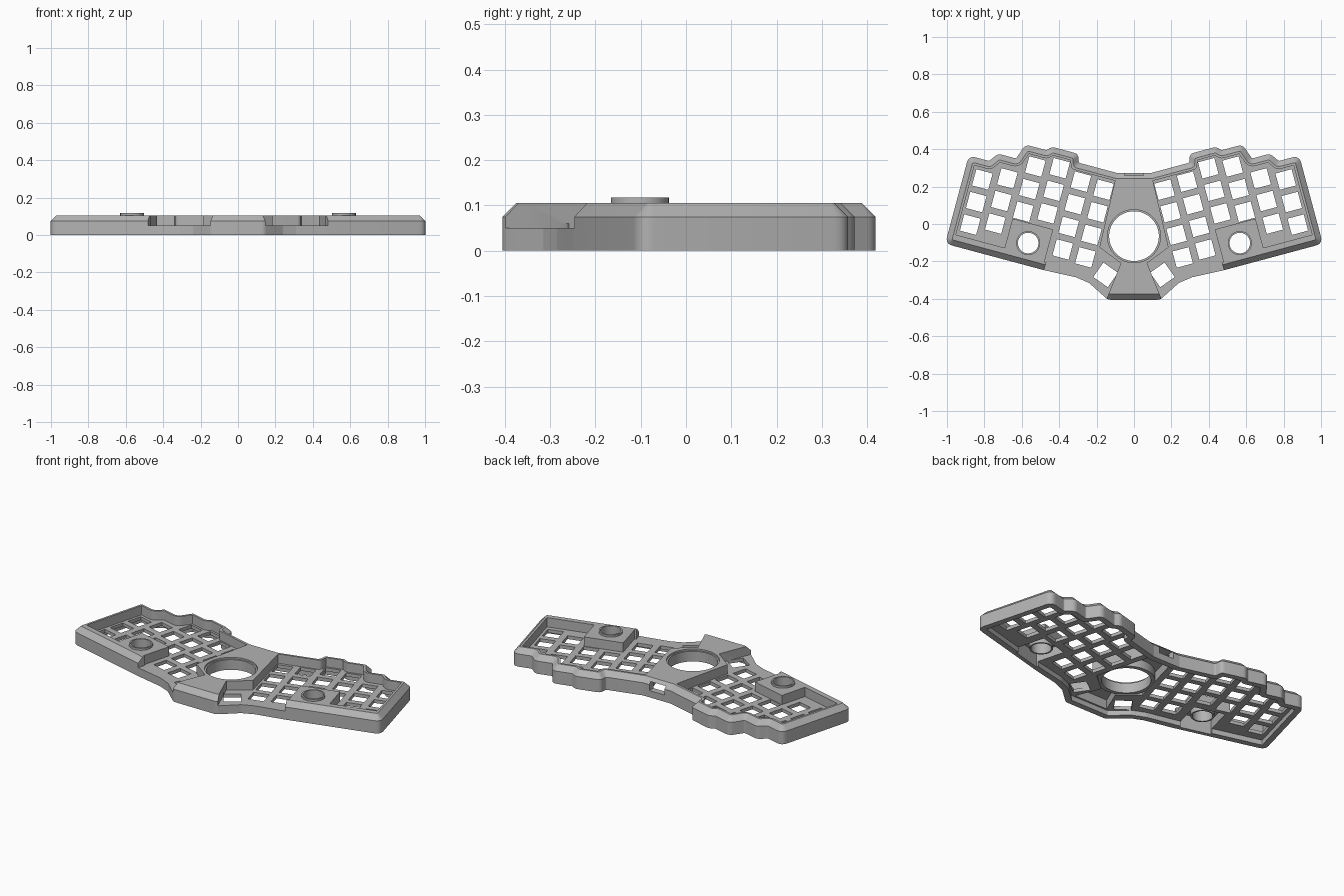
import bpy, bmesh, math
from mathutils import Vector, Matrix

if "Cube" in bpy.data.objects:
    bpy.data.objects.remove(bpy.data.objects["Cube"])

TILT = math.radians(15)
CHAMFER, RIM, WALL = 0.03, 0.043, 0.035
TOP, SHOULDER, PLATE, UNDER = 0.105, 0.075, 0.05, 0.03
PITCH, HOLE = 0.125, 0.09
BALL = (0, -0.065)

grey = bpy.data.materials.new("plastic_grey")
grey.use_nodes = True
grey.diffuse_color = (0.45, 0.45, 0.45, 1)
grey.node_tree.nodes["Principled BSDF"].inputs["Base Color"].default_value = grey.diffuse_color


def tilted(u, v):
    """Point in the frame of one tilted key field."""
    return Vector((u, v)) @ Matrix.Rotation(-TILT, 2)


def flip(points, side):
    return [(p[0] * side, p[1]) for p in points]


def mirrored(half):
    return list(half) + [(-p[0], p[1]) for p in reversed(half)]


def loft(name, rings):
    """Closed solid through rings given as (points, z)."""
    bm = bmesh.new()
    loops = [[bm.verts.new((p[0], p[1], z)) for p in pts] for pts, z in rings]
    for a, b in zip(loops, loops[1:]):
        for i in range(len(a)):
            bm.faces.new((a[i - 1], a[i], b[i], b[i - 1]))
    bm.faces.new(loops[0])
    bm.faces.new(loops[-1])
    bmesh.ops.recalc_face_normals(bm, faces=bm.faces)
    mesh = bpy.data.meshes.new(name)
    bm.to_mesh(mesh)
    bm.free()
    mesh.materials.append(grey)
    ob = bpy.data.objects.new(name, mesh)
    bpy.context.collection.objects.link(ob)
    return ob


def prism(name, points, low, high):
    return loft(name, [(points, low), (points, high)])


def circle(center, radius, count=48):
    return [(center[0] + radius * math.cos(math.tau * i / count),
             center[1] + radius * math.sin(math.tau * i / count)) for i in range(count)]


def square(center, size, angle):
    turn = Matrix.Rotation(angle, 2)
    h = size / 2
    return [Vector(center) + turn @ Vector(c) for c in ((-h, -h), (h, -h), (h, h), (-h, h))]


def combine(target, tool, operation="DIFFERENCE"):
    """Apply a boolean and discard the tool."""
    mod = target.modifiers.new("combine", "BOOLEAN")
    mod.object, mod.operation, mod.solver = tool, operation, "EXACT"
    bpy.context.view_layer.update()
    graph = bpy.context.evaluated_depsgraph_get()
    result = bpy.data.meshes.new_from_object(target.evaluated_get(graph))
    target.modifiers.clear()
    target.data = result
    bpy.data.objects.remove(tool)


# Outer silhouette: stepped column humps, side, front edge, thumb edge
FIELD = [(0.157, 0.24), (0.37, 0.24), (0.385, 0.285), (0.53, 0.285), (0.555, 0.26),
         (0.67, 0.26), (0.70, 0.175), (0.80, 0.175), (0.835, 0.125),
         (0.948, 0.125), (0.948, -0.363), (0.40, -0.363)]
THUMB = [(0.31, -0.285), (0.24, -0.315), (0.14, -0.405)]
SHARP = [Vector(p) for p in mirrored([tilted(*p) for p in FIELD] + THUMB)]


def outline(inset, steps=6):
    """Silhouette moved inward, with its corners rounded."""
    n = len(SHARP)
    dirs = [(SHARP[(i + 1) % n] - SHARP[i]).normalized() for i in range(n)]
    norms = [Vector((d.y, -d.x)) for d in dirs]
    moved = [SHARP[i] + (norms[i - 1] + norms[i]) * inset / (1 + norms[i - 1].dot(norms[i]))
             for i in range(n)]
    result = []
    for i, p in enumerate(moved):
        before, after = moved[i - 1] - p, moved[(i + 1) % n] - p
        a, b = dirs[i - 1], dirs[i]
        turn = a.x * b.y - a.y * b.x
        radius = max(0.04 - inset, 0.004) if turn < 0 else 0.012 + inset
        reach = radius * math.tan(a.angle(b) / 2)
        reach = min(reach, 0.45 * before.length, 0.45 * after.length)
        s, e = p + before.normalized() * reach, p + after.normalized() * reach
        for k in range(steps + 1):
            t = k / steps
            result.append(s * (1 - t) ** 2 + p * 2 * t * (1 - t) + e * t * t)
    return result


# Case body with a chamfered top edge
case = loft("keyboard_case", [(outline(0), 0), (outline(0), SHOULDER), (outline(CHAMFER), TOP)])

# Raised areas that stay at full height
BRIDGE = mirrored([(0.085, 0.3), (0.185, -0.125), (0.07, -0.21), (0.155, -0.42), (0.155, -0.6)])
POD = [tilted(*p) for p in ((0.41, -0.6), (1.1, -0.6), (1.1, -0.302),
                            (0.635, -0.302), (0.635, -0.14), (0.41, -0.14))]
FRONT_CUT = [(0.02, -0.18), (0.02, -0.6), (0.6, -0.6), (0.45, -0.15)]


def sink(points):
    """Lower the key plate inside a region, sparing the raised areas."""
    well = prism("well", points, PLATE, 0.2)
    combine(well, prism("bridge_keeper", BRIDGE, -0.5, 0.5))
    for s in (1, -1):
        combine(well, prism("pod_keeper", flip(POD, s), -0.5, 0.5))
    combine(case, well)


sink(outline(RIM))
for side in (1, -1):
    sink(flip(FRONT_CUT, side))

# Hollow underside, with deeper pockets below the bridge and the knob pods
combine(case, prism("underside", outline(WALL), -0.1, UNDER))
pocket = mirrored([(0.065, 0.235), (0.16, -0.12), (0.05, -0.215), (0.11, -0.36)])
combine(case, prism("bridge_pocket", pocket, -0.1, 0.085))
knob = tilted(0.52, -0.245)
for side in (1, -1):
    pod_pocket = [tilted(*p) for p in ((0.43, -0.34), (0.615, -0.34), (0.615, -0.16), (0.43, -0.16))]
    combine(case, prism("pod_pocket", flip(pod_pocket, side), -0.1, 0.085))

# Ball socket in the bridge
combine(case, prism("socket_wall", circle(BALL, 0.156), 0.035, 0.1), "UNION")
combine(case, prism("socket_hole", circle(BALL, 0.133), -0.1, 0.2))
combine(case, prism("socket_lip", circle(BALL, 0.142), 0.095, 0.2))

# Knob collars
for side in (1, -1):
    spot = (knob.x * side, knob.y)
    combine(case, prism("collar", circle(spot, 0.064), 0.04, 0.117), "UNION")
    combine(case, prism("collar_hole", circle(spot, 0.055), -0.1, 0.2))

# Key openings: (column top, number of rows), from the inner column outward
COLUMNS = [(0.135, 4), (0.145, 4), (0.185, 3), (0.16, 3), (0.06, 3), (0.02, 3)]
for side in (1, -1):
    for c, (top, rows) in enumerate(COLUMNS):
        for r in range(rows):
            center = tilted(0.205 + c * 0.128, top - r * PITCH)
            key = square(center, HOLE, TILT)
            combine(case, prism("key_hole", flip(key, side), -0.1, PLATE + 0.01))
    thumb = square((0.152, -0.272), HOLE + 0.005, math.radians(35))
    combine(case, prism("thumb_hole", flip(thumb, side), -0.1, PLATE + 0.01))

# Cable port in the back wall
port = [(-0.05, 0.2), (0.05, 0.2), (0.05, 0.32), (-0.05, 0.32)]
combine(case, prism("cable_port", port, 0.04, 0.088))

bpy.context.view_layer.objects.active = case
case.select_set(True)
bpy.ops.object.shade_smooth_by_angle(angle=math.radians(25))
